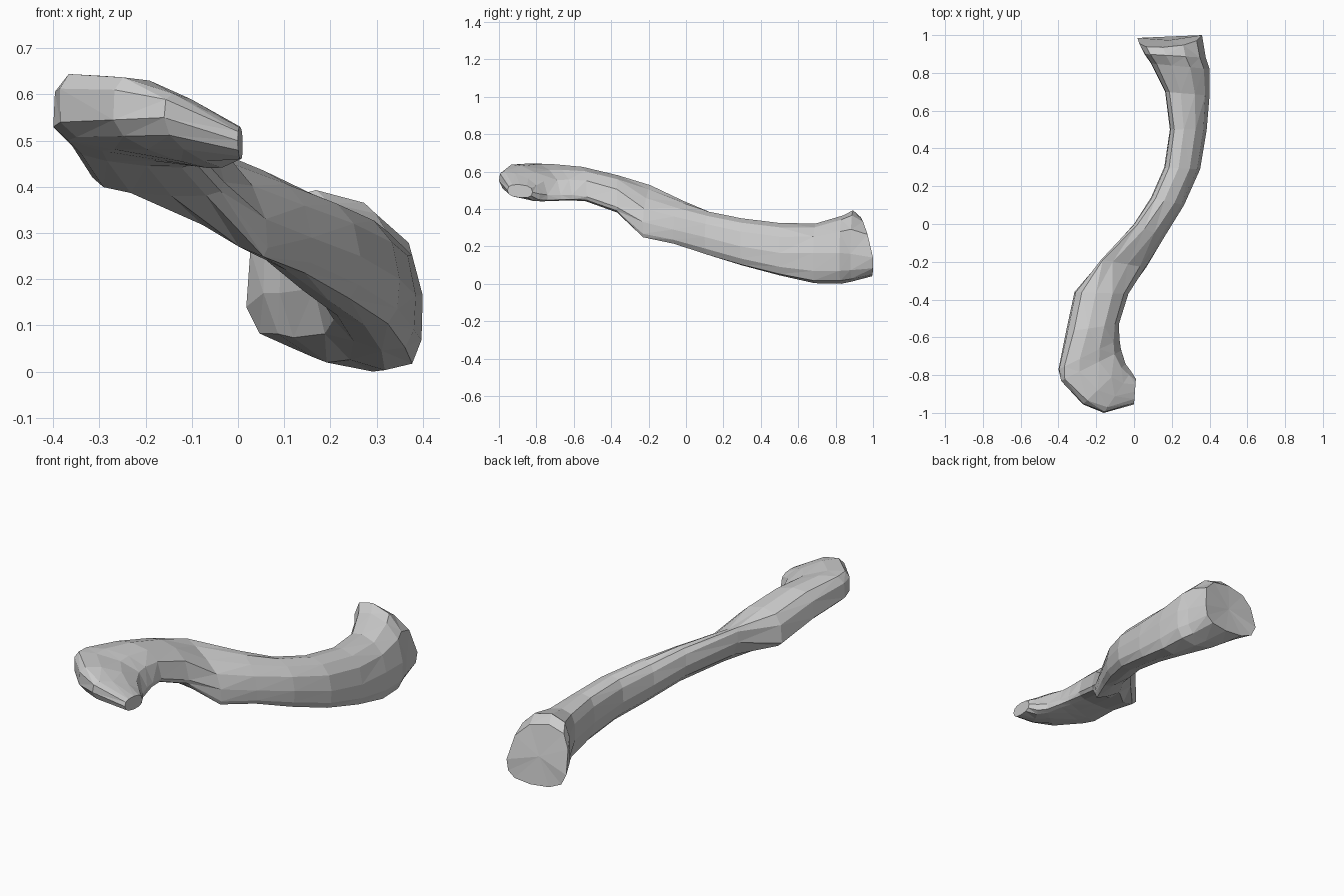
import bpy, bmesh
from math import sin, cos, tau, copysign
from mathutils import Vector

if "Cube" in bpy.data.objects:
    bpy.data.objects.remove(bpy.data.objects["Cube"])

SIDES = 12
# Cross-sections along the bone, flat hooked end to flared end:
# left x, y, z, right x, y, z, top z, bottom z, skew (top to left, bottom to right)
SECTIONS = [
    (.0, -.955, .50, .01, -.82, .49, .53, .46, 0),
    (-.16, -1.0, .55, -.015, -.78, .48, .59, .455, .1),
    (-.27, -.955, .545, -.045, -.74, .475, .63, .455, .15),
    (-.385, -.83, .54, -.068, -.67, .475, .64, .457, .2),
    (-.40, -.77, .53, -.077, -.61, .475, .64, .457, .15),
    (-.36, -.57, .49, -.08, -.53, .465, .625, .445, .08),
    (-.315, -.36, .42, -.03, -.37, .41, .58, .38, .1),
    (-.17, -.19, .45, .06, -.23, .33, .505, .27, .25),
    (.0, .0, .35, .16, -.07, .29, .435, .22, .15),
    (.09, .14, .28, .265, .10, .25, .385, .155, .1),
    (.16, .30, .23, .35, .29, .20, .35, .10, .1),
    (.19, .50, .19, .385, .50, .165, .325, .045, .12),
    (.165, .70, .18, .40, .68, .165, .322, .003, .15),
    (.09, .85, .17, .40, .82, .165, .365, .0, .15),
    (.055, .90, .17, .38, .88, .16, .393, .012, .15),
    (.018, .985, .14, .36, 1.0, .14, .355, .04, .1),
]


def soft(v):
    # Slightly squared-off oval
    return copysign(abs(v) ** .8, v)


def ring(bm, sec):
    left, right = Vector(sec[:3]), Vector(sec[3:6])
    top, bottom, skew = sec[6:]
    mid, half = (left + right) / 2, (right - left) / 2
    verts = []
    for i in range(SIDES):
        a = tau * i / SIDES
        u, v = soft(cos(a)), soft(sin(a))
        p = mid + half * u
        p.z += v * (top - mid.z) if v > 0 else -v * (bottom - mid.z)
        shift = half * (-2 * skew * v * abs(sin(a)))
        p.x += shift.x
        p.y += shift.y
        verts.append(bm.verts.new(p))
    return verts


# Bone: lofted shaft with capped ends
bm = bmesh.new()
rings = [ring(bm, s) for s in SECTIONS]
# Upper part of the flared end face leans back
for v in rings[-1]:
    v.co.y -= max(0, v.co.z - .17) * .3
for a, b in zip(rings, rings[1:]):
    for i in range(SIDES):
        j = (i + 1) % SIDES
        bm.faces.new((a[i], a[j], b[j], b[i]))
bm.faces.new(rings[0])
end = bm.faces.new(rings[-1])
bmesh.ops.poke(bm, faces=[end])
bmesh.ops.recalc_face_normals(bm, faces=bm.faces)
bmesh.ops.triangulate(bm, faces=bm.faces, quad_method='SHORT_EDGE')
mesh = bpy.data.meshes.new("collar_bone")
bm.to_mesh(mesh)
bm.free()
bone = bpy.data.objects.new("collar_bone", mesh)
bpy.context.collection.objects.link(bone)
